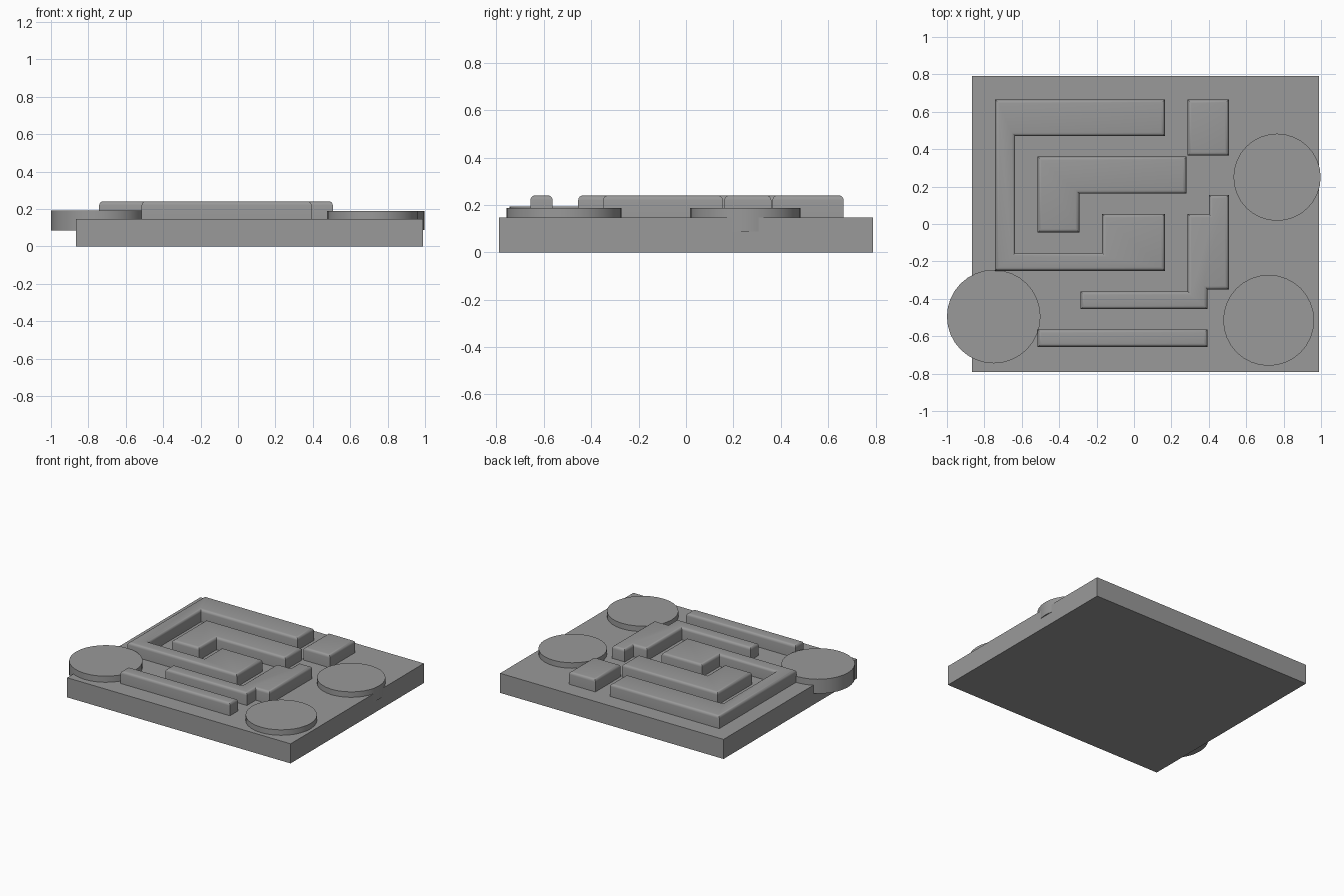
import bpy, bmesh, math

cube = bpy.data.objects.get("Cube")
if cube:
    bpy.data.objects.remove(cube, do_unlink=True)

grey = bpy.data.materials.new("mid grey")
grey.use_nodes = True
colour = (0.32, 0.32, 0.32, 1)
grey.diffuse_color = colour
grey.node_tree.nodes["Principled BSDF"].inputs["Base Color"].default_value = colour

SLAB_TOP, WALL_TOP = 0.147, 0.24


def prism(name, outline, bottom, top, rounding=0.0):
    """Extrude a flat outline upward and optionally round its top rim."""
    bm = bmesh.new()
    face = bm.faces.new([bm.verts.new((x, y, bottom)) for x, y in outline])
    face.normal_update()
    if face.normal.z > 0:
        face.normal_flip()
    ext = bmesh.ops.extrude_face_region(bm, geom=[face], use_keep_orig=True)
    for v in ext["geom"]:
        if isinstance(v, bmesh.types.BMVert):
            v.co.z = top
    bmesh.ops.recalc_face_normals(bm, faces=bm.faces)
    if rounding:
        rim = [e for e in bm.edges if all(abs(v.co.z - top) < 1e-5 for v in e.verts)]
        bmesh.ops.bevel(bm, geom=rim, offset=rounding, segments=4, profile=0.5,
                        affect='EDGES', clamp_overlap=True)
    mesh = bpy.data.meshes.new(name)
    bm.to_mesh(mesh)
    bm.free()
    mesh.materials.append(grey)
    obj = bpy.data.objects.new(name, mesh)
    bpy.context.collection.objects.link(obj)
    bpy.ops.object.select_all(action='DESELECT')
    obj.select_set(True)
    bpy.context.view_layer.objects.active = obj
    bpy.ops.object.shade_smooth_by_angle(angle=math.radians(30))
    return obj


def rect(x0, x1, y0, y1):
    return [(x0, y0), (x1, y0), (x1, y1), (x0, y1)]


def circle(x, y, r, sides=32):
    return [(x + r * math.cos(math.tau * i / sides),
             y + r * math.sin(math.tau * i / sides)) for i in range(sides)]


# Base slab
prism("base_slab", rect(-0.865, 0.99, -0.79, 0.79), 0, SLAB_TOP)

# Round discs sunk into the slab
prism("left_disc", circle(-0.75, -0.495, 0.25), 0.085, 0.193)
prism("back_disc", circle(0.765, 0.25, 0.233), 0.087, 0.188)
prism("front_disc", circle(0.72, -0.515, 0.243), 0.087, 0.188)

# Raised maze walls with rounded tops
walls = {
    "outer_wall": [(-0.742, 0.665), (0.165, 0.665), (0.165, 0.47), (-0.635, 0.47),
                   (-0.635, -0.155), (-0.17, -0.155), (-0.17, 0.053), (0.165, 0.053),
                   (0.165, -0.25), (-0.742, -0.25)],
    "inner_wall": [(-0.515, 0.36), (0.28, 0.36), (0.28, 0.162), (-0.292, 0.162),
                   (-0.292, -0.045), (-0.515, -0.045)],
    "stepped_wall": [(-0.285, -0.36), (0.287, -0.36), (0.287, 0.053), (0.4, 0.053),
                     (0.4, 0.155), (0.507, 0.155), (0.507, -0.35), (0.393, -0.35),
                     (0.393, -0.455), (-0.285, -0.455)],
    "block": rect(0.287, 0.507, 0.365, 0.665),
    "front_bar": rect(-0.515, 0.393, -0.657, -0.563),
}
for name, outline in walls.items():
    prism(name, outline, SLAB_TOP - 0.01, WALL_TOP, 0.02)
